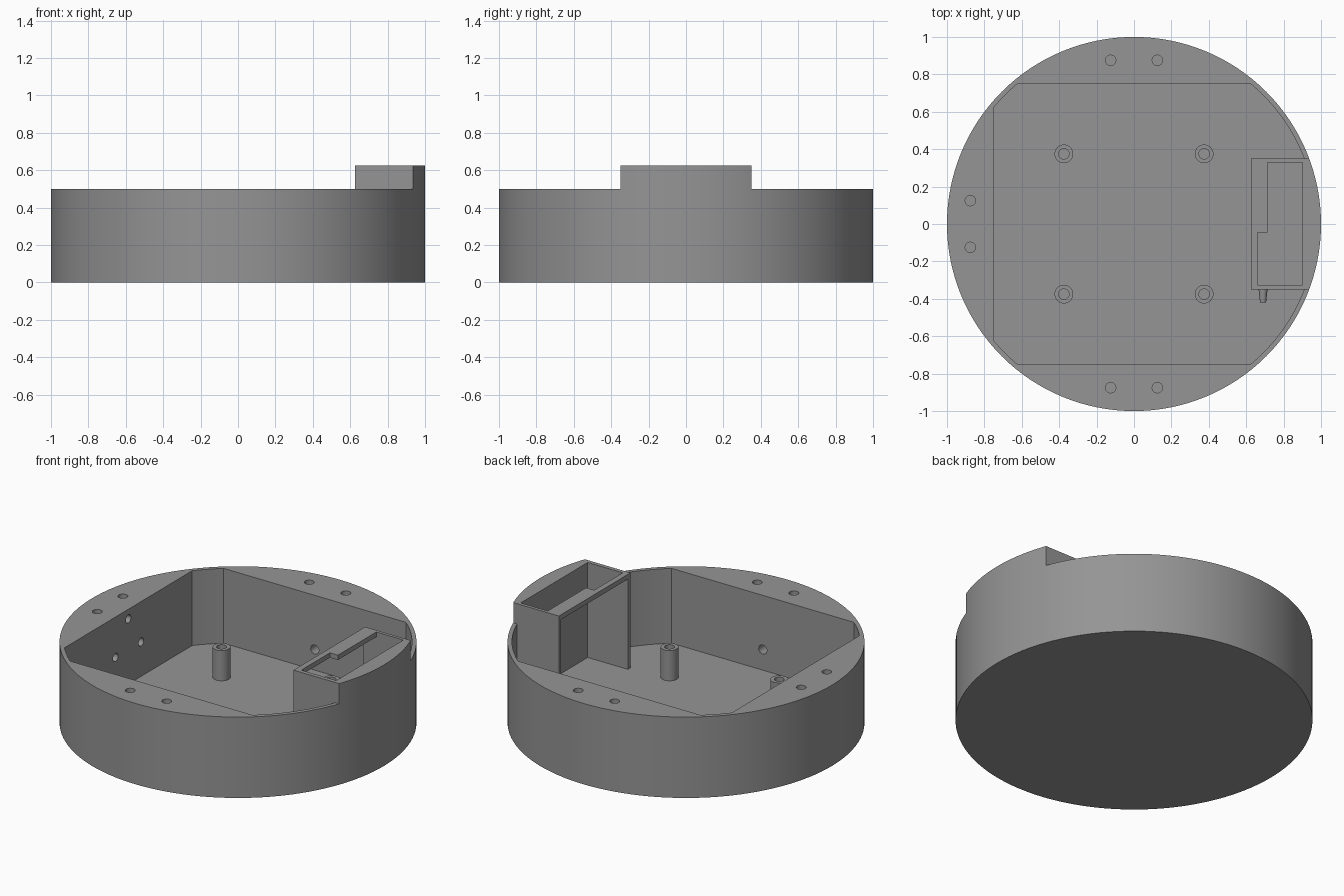
import bpy, bmesh, math
from mathutils import Matrix, Vector

if "Cube" in bpy.data.objects:
    bpy.data.objects.remove(bpy.data.objects["Cube"])

grey = bpy.data.materials.new("plain grey")
grey.diffuse_color = (0.30, 0.30, 0.30, 1)
grey.use_nodes = True
grey.node_tree.nodes["Principled BSDF"].inputs["Base Color"].default_value = grey.diffuse_color
FLOOR, RIM, TOP = 0.0375, 0.5, 0.625


def make(name, bm):
    bmesh.ops.recalc_face_normals(bm, faces=bm.faces)
    mesh = bpy.data.meshes.new(name)
    bm.to_mesh(mesh)
    bm.free()
    mesh.materials.append(grey)
    ob = bpy.data.objects.new(name, mesh)
    bpy.context.collection.objects.link(ob)
    return ob


def prism(name, points, z0, z1):
    """Vertical prism over a flat outline."""
    bm = bmesh.new()
    face = bm.faces.new([bm.verts.new((x, y, z0)) for x, y in points])
    up = bmesh.ops.extrude_face_region(bm, geom=[face])["geom"]
    bmesh.ops.translate(bm, vec=(0, 0, z1 - z0),
                        verts=[v for v in up if isinstance(v, bmesh.types.BMVert)])
    return make(name, bm)


def box(name, x0, x1, y0, y1, z0, z1):
    return prism(name, [(x0, y0), (x1, y0), (x1, y1), (x0, y1)], z0, z1)


def rod(name, start, end, r, r2=None, n=24):
    """Round rod, or cone, between two points."""
    a, b = Vector(start), Vector(end)
    bm = bmesh.new()
    bmesh.ops.create_cone(bm, cap_ends=True, segments=n, radius1=r,
                          radius2=r if r2 is None else r2, depth=(b - a).length)
    turn = (b - a).to_track_quat('Z', 'Y').to_matrix().to_4x4()
    bmesh.ops.transform(bm, matrix=Matrix.Translation((a + b) / 2) @ turn, verts=bm.verts)
    return make(name, bm)


def cut(ob, *cutters, operation='DIFFERENCE'):
    """Apply each boolean in turn and remove its helper."""
    for c in cutters:
        mod = ob.modifiers.new("cut", 'BOOLEAN')
        mod.operation, mod.solver, mod.object = operation, 'EXACT', c
        bpy.context.view_layer.update()
        done = ob.evaluated_get(bpy.context.evaluated_depsgraph_get())
        mesh = bpy.data.meshes.new_from_object(done)
        ob.modifiers.clear()
        ob.data = mesh
        bpy.data.objects.remove(c)


def finish(ob):
    ob.data.shade_smooth()
    ob.data.set_sharp_from_angle(angle=math.radians(30))


def tower_block():
    return box("tower_block", 0.625, 1.3, -0.35, 0.35, -0.5, 1.5)


# Round housing, first as tall as the tower
housing = rod("housing", (0, 0, 0), (0, 0, TOP), 1, n=128)

# Lower the rim everywhere but at the tower
lid = box("lid_cutter", -1.2, 1.2, -1.2, 1.2, RIM, 0.9)
cut(lid, tower_block())
cut(housing, lid)

# Inner pocket: flat on three sides, round on the tower side
pocket = rod("pocket_cutter", (0, 0, FLOOR), (0, 0, 0.9), 0.975, n=128)
cut(pocket, box("pocket_limit", -0.75, 1.2, -0.75, 0.75, -0.5, 1.5), operation='INTERSECT')
cut(pocket, tower_block())
cut(housing, pocket)

# Hollow of the tower, open to the pocket, and the stepped slot in its top
cut(housing,
    box("tower_hollow", 0.55, 0.9, -0.325, 0.33, FLOOR, 0.595),
    prism("tower_slot", [(0.66, -0.325), (0.9, -0.325), (0.9, 0.33), (0.715, 0.33),
                         (0.715, -0.045), (0.66, -0.045)], 0.5, 0.9))

# Blind screw holes in the rim
holes = [(s * 0.125, t * 0.875) for s in (-1, 1) for t in (-1, 1)]
holes += [(-0.875, s * 0.125) for s in (-1, 1)]
for x, y in holes:
    cut(housing, rod("rim_hole", (x, y, 0.32), (x, y, 0.6), 0.028))

# Blind holes in the pocket walls
for y, z in ((-0.125, 0.25), (0.125, 0.25), (0, 0.44)):
    cut(housing, rod("left_wall_hole", (-0.86, y, z), (-0.7, y, z), 0.025))
for s in (-1, 1):
    cut(housing, rod("wall_hole", (0, s * 0.86, 0.165), (0, s * 0.7, 0.165), 0.028))
finish(housing)

# Four hollow standoffs on the floor
for x in (-0.375, 0.375):
    for y in (-0.375, 0.375):
        post = rod("standoff", (x, y, FLOOR - 0.01), (x, y, 0.225), 0.05, n=32)
        cut(post, rod("standoff_hole", (x, y, 0.06), (x, y, 0.3), 0.028))
        finish(post)

# Small tapered spout low on the tower side
finish(rod("spout", (0.69, -0.34, 0.12), (0.69, -0.42, 0.12), 0.025, 0.016))
